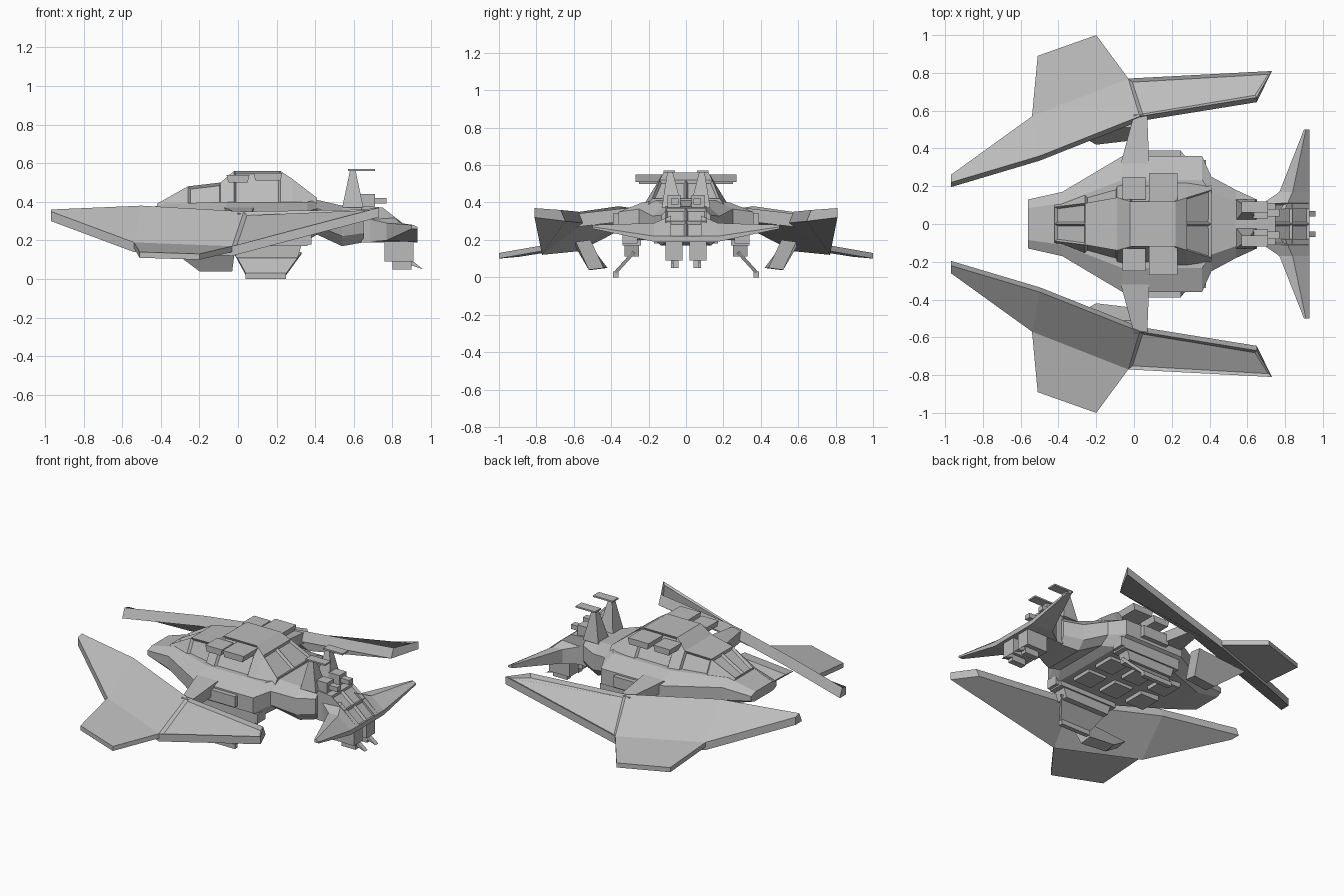
import bpy, bmesh
from mathutils import Vector

cube = bpy.data.objects.get("Cube")
if cube:
    bpy.data.objects.remove(cube)

SHADE = (0.5, 0.5, 0.5, 1)
grey = bpy.data.materials.new("hull grey")
grey.use_nodes = True
grey.diffuse_color = SHADE
grey.node_tree.nodes["Principled BSDF"].inputs["Base Color"].default_value = SHADE


def loft(name, sections, windows=(), border=0.014, depth=0.015):
    """Skin matching sections, recess chosen (span, side) faces, mirror across the centre."""
    bm = bmesh.new()
    rings = [[bm.verts.new(point) for point in section] for section in sections]
    sides = {}
    for span, (near, far) in enumerate(zip(rings, rings[1:])):
        for side, corner in enumerate(near):
            after = (side + 1) % len(near)
            # Faces lying in the mirror plane are left out
            if abs(corner.co.y) + abs(near[after].co.y) > 0:
                sides[span, side] = bm.faces.new((corner, near[after], far[after], far[side]))
    bm.faces.new(rings[0])
    bm.faces.new(rings[-1])
    bmesh.ops.recalc_face_normals(bm, faces=bm.faces)
    recessed = [sides[key] for key in windows]
    if recessed:
        bmesh.ops.inset_individual(bm, faces=recessed, thickness=border, depth=-depth)
    mesh = bpy.data.meshes.new(name)
    bm.to_mesh(mesh)
    bm.free()
    mesh.materials.append(grey)
    part = bpy.data.objects.new(name, mesh)
    bpy.context.collection.objects.link(part)
    mirror = part.modifiers.new("Mirror", "MIRROR")
    mirror.use_axis = (False, True, False)
    return part


def plate(name, outline, offset):
    """Thicken a flat outline along an offset."""
    corners = [Vector(point) for point in outline]
    return loft(name, [corners, [point + Vector(offset) for point in corners]])


def box(name, low, high, taper=0):
    """Box between two corners, its lower end shortened by taper."""
    def ring(height, shrink):
        back, front = low[0] + shrink, high[0] - shrink
        return [(back, low[1], height), (front, low[1], height),
                (front, high[1], height), (back, high[1], height)]
    return loft(name, [ring(low[2], taper), ring(high[2], 0)])


def hull_section(x, width, deck, thickness):
    """Half section: sloped deck, upright belt and narrower keel."""
    belt, keel = deck - thickness * 0.25, deck - thickness
    return [(x, 0, deck), (x, width * 0.65, deck), (x, width, belt),
            (x, width, belt - thickness * 0.5), (x, width * 0.75, keel), (x, 0, keel)]


def tail_section(x, deck):
    """Half section of the tail block with a level floor."""
    floor, width = 0.19, 0.11
    return [(x, 0, deck), (x, width, deck), (x, width, floor), (x, 0, floor)]


def canopy_section(x, base, roof, height):
    """Half section of the canopy, leaning in towards the roof."""
    sill = 0.38
    return [(x, 0, height), (x, roof, height), (x, base, sill), (x, 0, sill)]


def wing_section(ridge, edge):
    """Wing section falling from an inner ridge to a thin outer edge."""
    ridge, edge = Vector(ridge), Vector(edge)
    return [ridge, edge, edge - Vector((0, 0, 0.05)), ridge - Vector((0, 0.025, 0.06))]


# Main body with a thin nose and a deep narrow neck
loft("hull", [hull_section(*station) for station in (
    (-0.56, 0.13, 0.34, 0.06), (-0.38, 0.17, 0.39, 0.16), (-0.06, 0.36, 0.4, 0.2),
    (0.36, 0.36, 0.4, 0.2), (0.41, 0.25, 0.41, 0.18), (0.54, 0.18, 0.38, 0.21),
    (0.65, 0.13, 0.38, 0.19))])

# Sloping tail block with two rows of vents
loft("tail_block", [tail_section(*station) for station in (
    (0.64, 0.38), (0.75, 0.37), (0.84, 0.3), (0.93, 0.22))],
    windows=[(1, 0), (2, 0)])

# Canopy with front, side and rear windows
loft("canopy", [canopy_section(*station) for station in (
    (-0.42, 0.1, 0.09, 0.39), (-0.26, 0.16, 0.11, 0.48), (-0.09, 0.21, 0.14, 0.5),
    (-0.02, 0.23, 0.12, 0.56), (0.22, 0.23, 0.12, 0.56), (0.28, 0.23, 0.14, 0.52),
    (0.41, 0.21, 0.18, 0.42))],
    windows=[(0, 0), (5, 0), (1, 1), (3, 1)])

# Roof pods
box("front_roof_pod", (-0.06, 0.13, 0.5), (0.06, 0.25, 0.54), taper=0.01)
box("rear_roof_pod", (0.08, 0.12, 0.51), (0.23, 0.27, 0.55), taper=0.01)

# Wing sweeping through a shoulder into a rear boom with a recessed face
tip = wing_section((-0.97, 0.22, 0.36), (-0.97, 0.26, 0.35))
knee = wing_section((-0.5, 0.36, 0.38), (-0.54, 0.57, 0.19))
shoulder = wing_section((0.03, 0.57, 0.35), (-0.03, 0.77, 0.17))
boom_end = wing_section((0.65, 0.67, 0.36), (0.73, 0.81, 0.37))
loft("main_wing", [tip, knee, shoulder, boom_end],
     windows=[(2, 0)], border=0.025, depth=0.015)

# Fins hung from the wing, sharing its knee and shoulder corners
plate("outer_fin", [knee[1], (-0.51, 0.89, 0.14), (-0.2, 1, 0.13), shoulder[1]], (0, 0, -0.03))
plate("lower_fin", [(-0.36, 0.51, 0.17), (-0.2, 0.42, 0.05), (-0.03, 0.44, 0.05),
                    (-0.01, 0.51, 0.2)], (0, 0.08, -0.01))

# Strut from hull to wing
plate("wing_strut", [(-0.07, 0.32, 0.37), (0.08, 0.32, 0.37), (0.07, 0.58, 0.34),
                     (0, 0.58, 0.34)], (0, 0, -0.07))

# Stepped side nacelle under the hull
box("nacelle_upper", (-0.06, 0.24, 0.17), (0.36, 0.34, 0.26))
box("nacelle_lower", (-0.03, 0.25, 0.11), (0.33, 0.33, 0.18), taper=0.02)
box("rear_nacelle_box", (0.33, 0.26, 0.18), (0.38, 0.34, 0.24))
box("side_vent", (0.06, 0.34, 0.27), (0.25, 0.39, 0.34))

# Splayed landing skid
plate("landing_leg", [(-0.02, 0.27, 0.13), (0.33, 0.27, 0.13), (0.25, 0.37, 0.02),
                      (0.04, 0.37, 0.02)], (0, 0.015, 0.01))
box("landing_foot", (0.04, 0.36, 0), (0.25, 0.39, 0.03))

# Belly hatches
for start in (-0.22, -0.02, 0.18):
    box("belly_hatch", (start, 0.03, 0.18), (start + 0.15, 0.17, 0.24), taper=0.01)

# Tail wing tapering from a thick root
loft("tail_wing", [
    [(0.64, 0.08, 0.32), (0.8, 0.08, 0.33), (0.93, 0.08, 0.22), (0.93, 0.08, 0.19),
     (0.64, 0.08, 0.19)],
    [(0.77, 0.17, 0.29), (0.84, 0.17, 0.29), (0.93, 0.17, 0.22), (0.93, 0.17, 0.19),
     (0.77, 0.17, 0.2)],
    [(0.9, 0.5, 0.28), (0.91, 0.5, 0.28), (0.93, 0.5, 0.27), (0.93, 0.5, 0.26),
     (0.9, 0.5, 0.26)]])

# Tail fin rising from a broad foot to a narrow top with a flat cap
loft("tail_fin", [
    [(0.54, 0.02, 0.37), (0.65, 0.02, 0.37), (0.65, 0.13, 0.37), (0.54, 0.13, 0.37)],
    [(0.58, 0.07, 0.56), (0.61, 0.07, 0.56), (0.61, 0.1, 0.56), (0.58, 0.1, 0.56)]])
box("fin_cap", (0.57, 0.06, 0.56), (0.71, 0.12, 0.57))

# Rear guns
box("gun_body", (0.63, 0.03, 0.37), (0.71, 0.1, 0.44))
box("gun_barrel", (0.7, 0.04, 0.39), (0.77, 0.08, 0.42))

# Thruster boxes, nozzles and prongs under the tail
box("tail_thruster", (0.76, 0.02, 0.09), (0.91, 0.11, 0.2))
box("tail_nozzle", (0.8, 0.04, 0.05), (0.9, 0.08, 0.1))
plate("tail_prong", [(0.84, 0.04, 0.09), (0.91, 0.04, 0.09), (0.96, 0.04, 0.05)], (0, 0.03, 0))
